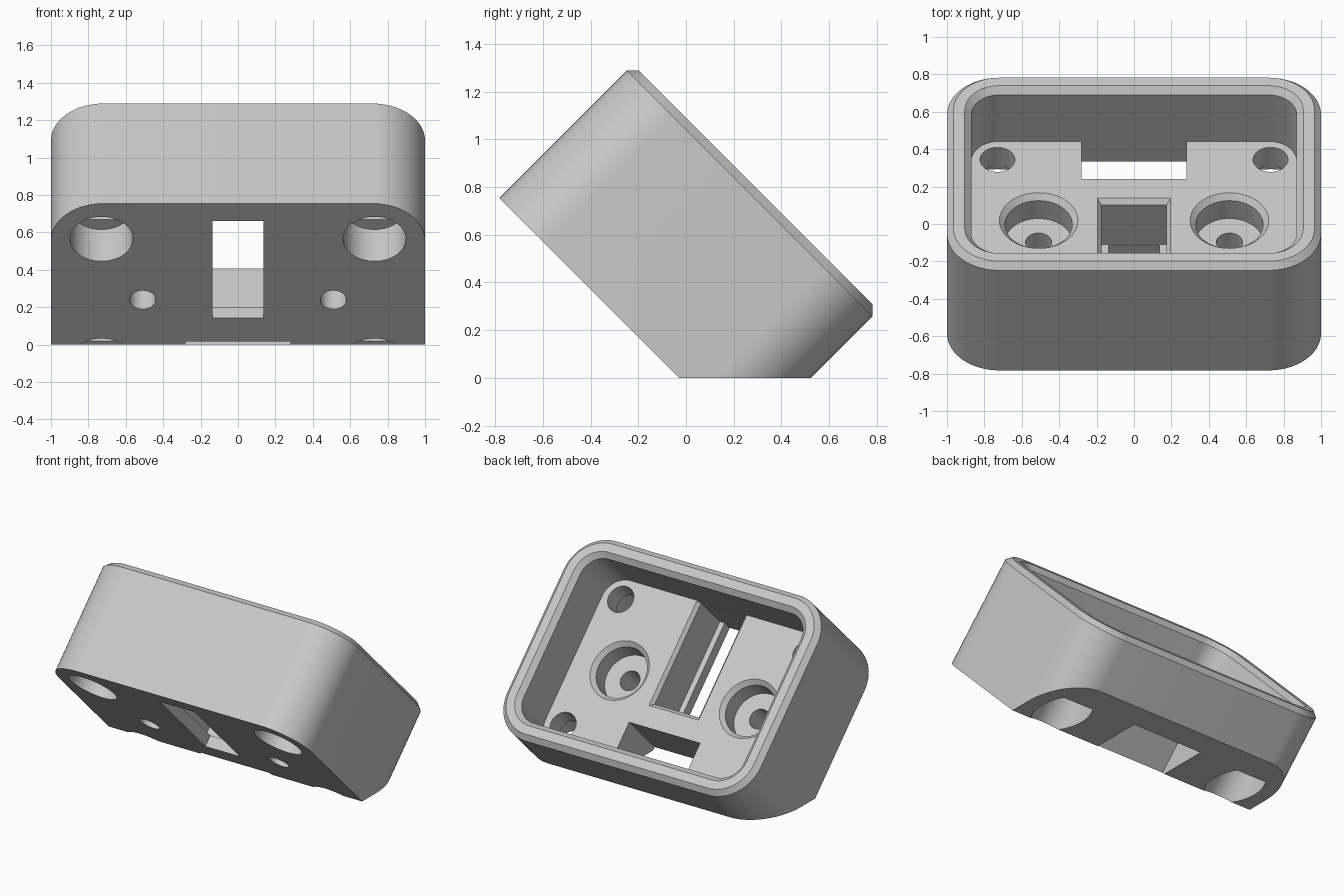
import bpy, bmesh, math
from mathutils import Matrix, Vector

if "Cube" in bpy.data.objects:
    bpy.data.objects.remove(bpy.data.objects["Cube"], do_unlink=True)

# One plain grey material
grey = bpy.data.materials.new("light_grey")
grey.use_nodes = True
colour = (0.58, 0.58, 0.58, 1)
grey.diffuse_color = colour
grey.node_tree.nodes["Principled BSDF"].inputs["Base Color"].default_value = colour


def ring(cx, cy, hx, hy, r, n):
    """Rounded rectangle; a circle if r equals both half sizes, sharp if r is 0."""
    if r == 0:
        return [(cx + sx * hx, cy + sy * hy) for sx, sy in ((1, 1), (-1, 1), (-1, -1), (1, -1))]
    steps = n if hx - r < 1e-6 else n + 1
    pts = []
    for k, (sx, sy) in enumerate(((1, 1), (-1, 1), (-1, -1), (1, -1))):
        for i in range(steps):
            a = (k + i / n) * math.pi / 2
            pts.append((cx + sx * (hx - r) + r * math.cos(a),
                        cy + sy * (hy - r) + r * math.sin(a)))
    return pts


def loft(name, levels, n=14):
    """Solid through levels of (centre x, centre y, half x, half y, radius, height)."""
    bm = bmesh.new()
    loops = [[bm.verts.new((x, y, lv[5])) for x, y in ring(*lv[:5], n)] for lv in levels]
    for a, b in zip(loops, loops[1:]):
        m = len(a)
        for i in range(m):
            j = (i + 1) % m
            bm.faces.new((a[i], a[j], b[j], b[i]))
    bm.faces.new(loops[0][::-1])
    bm.faces.new(loops[-1])
    bmesh.ops.recalc_face_normals(bm, faces=bm.faces)
    me = bpy.data.meshes.new(name)
    bm.to_mesh(me)
    bm.free()
    ob = bpy.data.objects.new(name, me)
    bpy.context.collection.objects.link(ob)
    return ob


def lathe(name, x, y, steps):
    return loft(name, [(x, y, r, r, r, h) for r, h in steps])


def box(name, x, y, h):
    return loft(name, [((x[0] + x[1]) / 2, (y[0] + y[1]) / 2,
                        (x[1] - x[0]) / 2, (y[1] - y[0]) / 2, 0, z) for z in h])


# Tilted housing, built in its own upright frame
MID, HY, BOTTOM, FLOOR, EDGE, RIM = -0.3585, 0.7285, -0.02, 0.385, 0.736, 0.771


def outline(inset, height, radius):
    return (0, MID, 1 - inset, HY - inset, radius - inset, height)


housing = loft("housing", [outline(0, BOTTOM, 0.28), outline(0, EDGE, 0.28),
                           outline(0.035, RIM, 0.28)])

# Slice off the lower corner so that it stands flat
bm = bmesh.new()
bm.from_mesh(housing.data)
cut = bmesh.ops.bisect_plane(bm, geom=bm.verts[:] + bm.edges[:] + bm.faces[:], plane_co=(0, 0, 0),
                             plane_no=Vector((0, 1, -1)).normalized(), clear_outer=True)
rim_edges = [e for e in bm.edges if e.is_boundary]
bmesh.ops.holes_fill(bm, edges=rim_edges, sides=0)
bmesh.ops.recalc_face_normals(bm, faces=bm.faces)
bm.to_mesh(housing.data)
bm.free()

# Cavity with a chamfered mouth
cutters = [loft("cavity", [outline(0.13, FLOOR, 0.28), outline(0.13, EDGE, 0.28),
                           outline(0.065, EDGE + 0.065, 0.28)])]

# Back slot through the floor
cutters.append(box("back_slot", (-0.28, 0.28), (-0.045, 0.237), (-0.5, 0.4)))

# Socket pocket with chamfered edge, and its narrower opening below
front, end = -0.954, -0.215


def pocket_level(half, extra, height):
    stop = end + extra
    return (0, (front + stop) / 2, half, (stop - front) / 2, 0, height)


cutters.append(loft("socket_pocket", [pocket_level(0.175, 0, 0.06), pocket_level(0.175, 0, 0.36),
                                      pocket_level(0.2, 0.03, 0.39)]))
cutters.append(box("socket_opening", (-0.137, 0.137), (front, end - 0.008), (-0.2, 0.2)))

for s in (-1, 1):
    # Countersunk mounting holes
    cutters.append(lathe("mount_hole", s * 0.51, MID, [
        (0.07, -0.2), (0.07, 0.22), (0.18, 0.22), (0.18, 0.355), (0.215, 0.39)]))
    # Corner screw holes with wide bores from below
    for y in (MID - 0.46, MID + 0.46):
        cutters.append(lathe("corner_hole", s * 0.73, y, [
            (0.168, -0.3), (0.168, 0.22), (0.093, 0.22), (0.093, 0.45)]))
        cutters.append(box("corner_step", (s * 0.73 - 0.135, s * 0.73 + 0.135),
                           (y - 0.092, y + 0.092), (0.2, 0.245)))

# Cut everything out of the housing
bpy.context.view_layer.objects.active = housing
for c in cutters:
    mod = housing.modifiers.new(c.name, "BOOLEAN")
    mod.operation = "DIFFERENCE"
    mod.solver = "EXACT"
    mod.object = c
    bpy.ops.object.modifier_apply(modifier=mod.name)
    bpy.data.objects.remove(c, do_unlink=True)

# Tilt onto the sliced corner
housing.data.transform(Matrix.Rotation(math.radians(-45), 4, "X"))
housing.data.materials.clear()
housing.data.materials.append(grey)
for p in housing.data.polygons:
    p.material_index = 0
bpy.ops.object.select_all(action="DESELECT")
housing.select_set(True)
bpy.ops.object.shade_smooth_by_angle(angle=math.radians(30))
